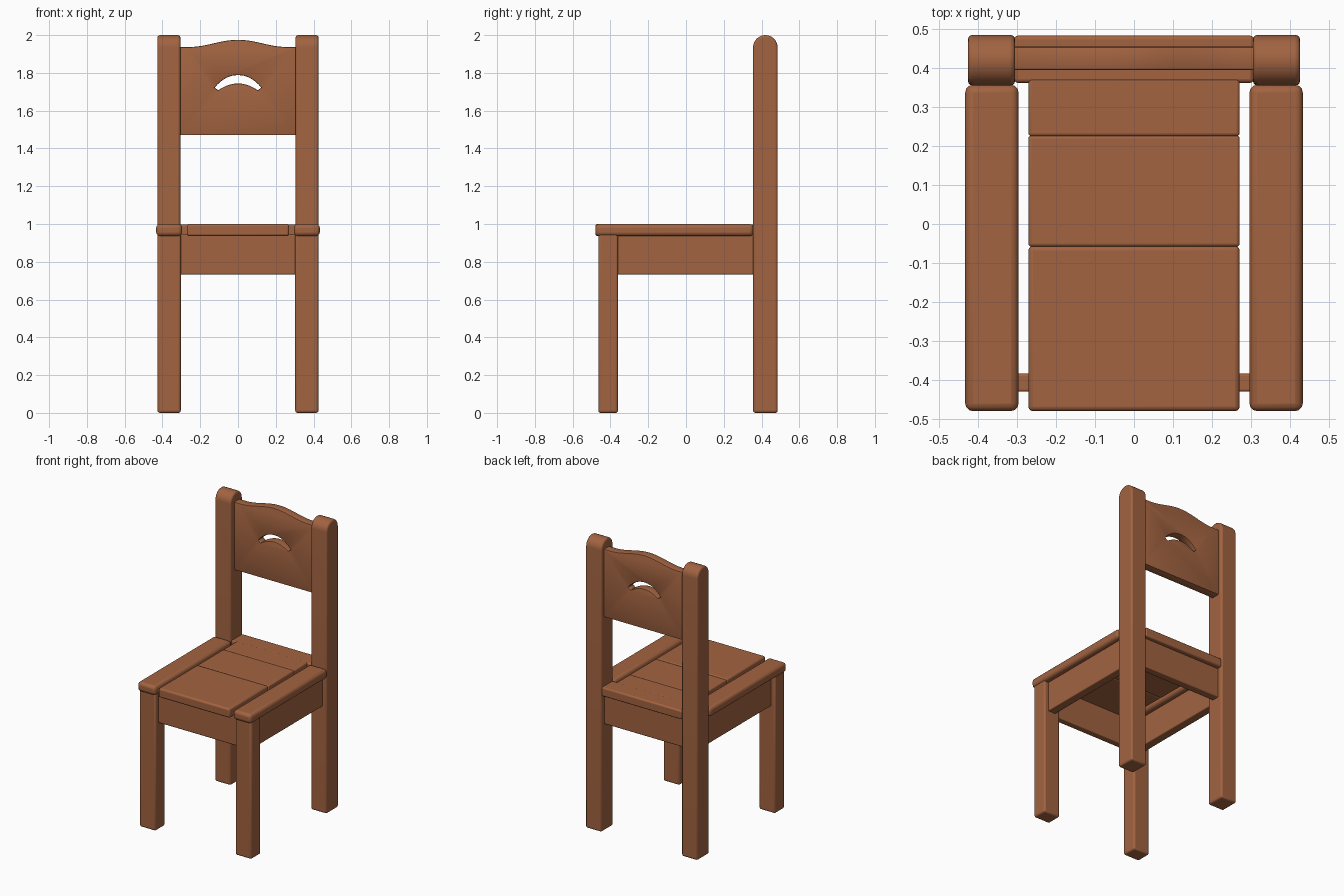
import bpy, bmesh, math

if "Cube" in bpy.data.objects:
    bpy.data.objects.remove(bpy.data.objects["Cube"])

wood = bpy.data.materials.new("warm brown wood")
wood.diffuse_color = (0.36, 0.125, 0.052, 1)
wood.use_nodes = True
wood.node_tree.nodes["Principled BSDF"].inputs["Base Color"].default_value = wood.diffuse_color


def finish(ob, bevel=0.0, mirror=False, segments=3):
    """Bevel, optional left/right mirror, smooth shading, material."""
    ob.data.materials.clear()
    ob.data.materials.append(wood)
    if bevel:
        m = ob.modifiers.new("soft edges", 'BEVEL')
        m.width, m.segments, m.limit_method = bevel, segments, 'ANGLE'
        m.angle_limit = math.radians(40)
    if mirror:
        m = ob.modifiers.new("mirror", 'MIRROR')
        m.use_axis = (True, False, False)
        m.use_mirror_merge = False
    bpy.ops.object.select_all(action='DESELECT')
    ob.select_set(True)
    bpy.context.view_layer.objects.active = ob
    bpy.ops.object.shade_smooth_by_angle(angle=math.radians(35))
    return ob


def prism(name, pts, x0, x1, **kw):
    """Extrude a (y, z) profile along x from x0 to x1."""
    bm = bmesh.new()
    f = bm.faces.new([bm.verts.new((x0, y, z)) for y, z in pts])
    r = bmesh.ops.extrude_face_region(bm, geom=[f])
    vs = [v for v in r['geom'] if isinstance(v, bmesh.types.BMVert)]
    bmesh.ops.translate(bm, verts=vs, vec=(x1 - x0, 0, 0))
    bmesh.ops.recalc_face_normals(bm, faces=bm.faces)
    me = bpy.data.meshes.new(name)
    bm.to_mesh(me)
    bm.free()
    ob = bpy.data.objects.new(name, me)
    bpy.context.collection.objects.link(ob)
    return finish(ob, **kw)


def box(name, x, y, z, **kw):
    pts = [(y[0], z[0]), (y[1], z[0]), (y[1], z[1]), (y[0], z[1])]
    return prism(name, pts, x[0], x[1], **kw)


# Back posts with rounded tops
yc, r = 0.42, 0.065
post = [(yc - r, 0.0), (yc + r, 0.0)]
post += [(yc + r * math.cos(math.pi * i / 16), 1.935 + r * math.sin(math.pi * i / 16)) for i in range(17)]
prism("back_post", post, 0.305, 0.426, bevel=0.012, mirror=True)

# Front legs
box("front_leg", (0.303, 0.426), (-0.464, -0.36), (0.0, 0.95), bevel=0.012, mirror=True)

# Seat: side rails and three planks, last one running back between the posts
box("seat_side_rail", (0.296, 0.433), (-0.48, 0.357), (0.936, 1.0), bevel=0.02, mirror=True)
box("seat_plank_front", (-0.271, 0.271), (-0.48, -0.056), (0.936, 1.0), bevel=0.012)
box("seat_plank_middle", (-0.271, 0.271), (-0.058, 0.227), (0.936, 0.998), bevel=0.008)
box("seat_plank_rear", (-0.271, 0.271), (0.225, 0.375), (0.936, 0.998), bevel=0.008)
box("seat_rear_edge", (-0.308, 0.308), (0.362, 0.483), (0.936, 0.998), bevel=0.01)

# Aprons under the seat
box("front_apron", (-0.32, 0.32), (-0.43, -0.384), (0.733, 0.945), bevel=0.006)
box("rear_apron", (-0.32, 0.32), (0.398, 0.452), (0.733, 0.945), bevel=0.006)
box("side_apron", (0.335, 0.395), (-0.37, 0.365), (0.733, 0.945), bevel=0.006, mirror=True)

# Backrest board: wavy top edge and crescent hand hole
outline = [(-0.312, 1.47), (0.312, 1.47)]
for i in range(33):
    x = 0.312 - 0.624 * i / 32
    t = min(abs(x) / 0.26, 1)
    outline.append((x, 1.937 + 0.019 * (1 + math.cos(math.pi * t))))
hole = []
for i in range(17):  # upper arc
    t = -1 + i / 8
    hole.append((0.124 * t, 1.722 + 0.066 * (1 - abs(t) ** 2.2)))
for i in range(15):  # lower arc, with rounded tips
    t = 1 - i / 7
    hole.append((0.105 * t, 1.708 + 0.036 * (1 - t * t)))
cu = bpy.data.curves.new("backrest_shape", 'CURVE')
cu.dimensions, cu.fill_mode = '2D', 'BOTH'
cu.extrude, cu.bevel_depth, cu.bevel_resolution, cu.offset = 0.024, 0.006, 1, -0.006
for pts in (outline, hole):
    s = cu.splines.new('POLY')
    s.points.add(len(pts) - 1)
    for p, (x, z) in zip(s.points, pts):
        p.co = (x, z, 0, 1)
    s.use_cyclic_u = True
tmp = bpy.data.objects.new("backrest_shape", cu)
bpy.context.collection.objects.link(tmp)
bpy.context.view_layer.update()
me = bpy.data.meshes.new_from_object(tmp.evaluated_get(bpy.context.evaluated_depsgraph_get()))
bpy.data.objects.remove(tmp)
bm = bmesh.new()
bm.from_mesh(me)
bmesh.ops.remove_doubles(bm, verts=bm.verts, dist=0.0003)
for v in bm.verts:  # stand the board up
    x, z, d = v.co
    v.co = (x, 0.425 - d, z)
bmesh.ops.recalc_face_normals(bm, faces=bm.faces)
bm.to_mesh(me)
bm.free()
back = bpy.data.objects.new("backrest", me)
bpy.context.collection.objects.link(back)
finish(back)
